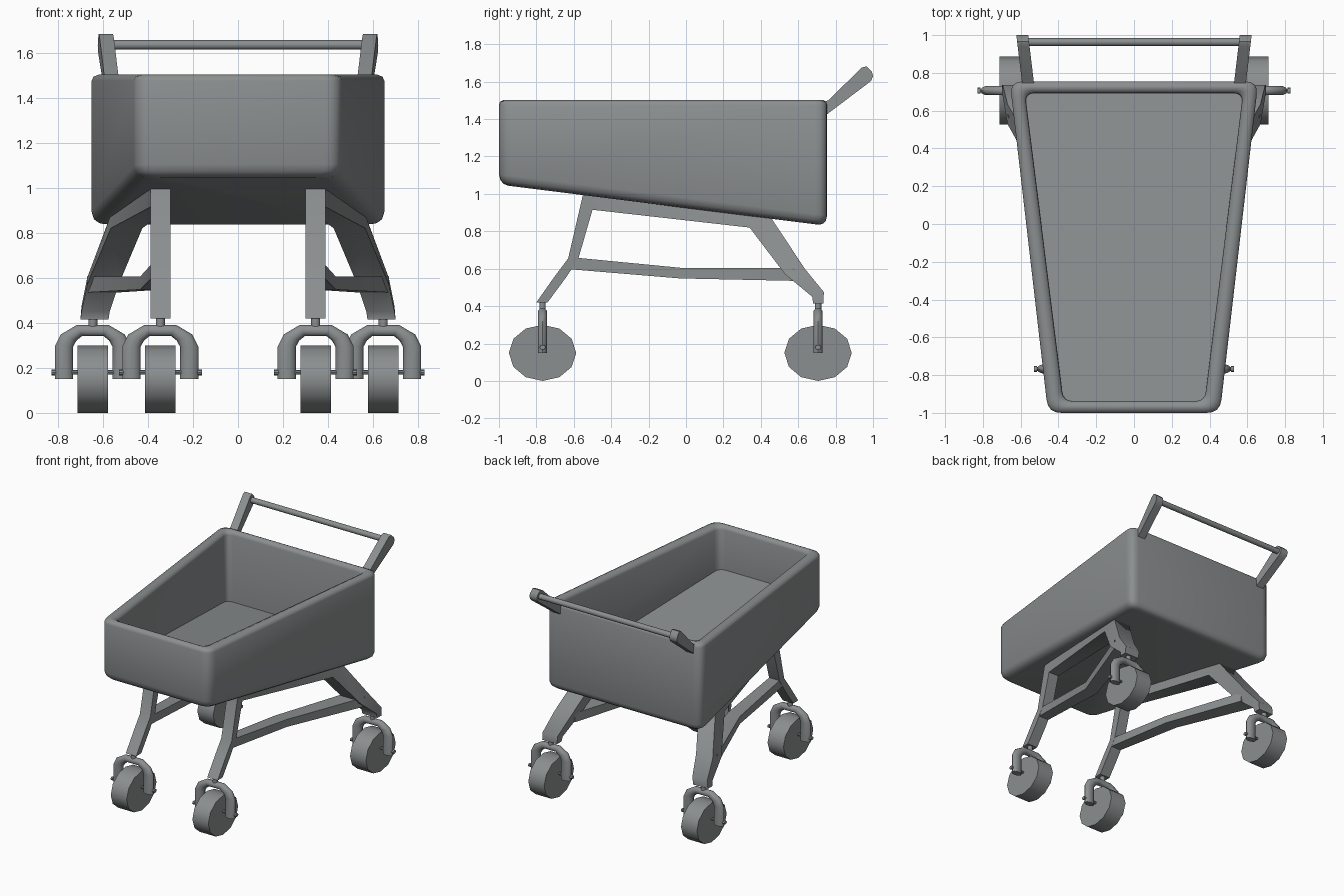
import bpy, bmesh, math
from mathutils import Vector

if "Cube" in bpy.data.objects:
    bpy.data.objects.remove(bpy.data.objects["Cube"])

grey = bpy.data.materials.new("mid grey")
grey.diffuse_color = (0.26, 0.275, 0.28, 1)
grey.use_nodes = True
grey.node_tree.nodes["Principled BSDF"].inputs["Base Color"].default_value = grey.diffuse_color


def loft(name, rings, angle=40):
    """Skin a stack of closed rings, cap both ends and make an object."""
    bm = bmesh.new()
    vs = [[bm.verts.new(p) for p in ring] for ring in rings]
    n = len(vs[0])
    for a, b in zip(vs, vs[1:]):
        for i in range(n):
            j = (i + 1) % n
            bm.faces.new((a[i], a[j], b[j], b[i]))
    bm.faces.new(vs[0][::-1])
    bm.faces.new(vs[-1])
    bmesh.ops.recalc_face_normals(bm, faces=bm.faces)
    me = bpy.data.meshes.new(name)
    bm.to_mesh(me)
    bm.free()
    me.materials.append(grey)
    ob = bpy.data.objects.new(name, me)
    bpy.context.collection.objects.link(ob)
    bpy.ops.object.select_all(action='DESELECT')
    ob.select_set(True)
    bpy.context.view_layer.objects.active = ob
    bpy.ops.object.shade_smooth_by_angle(angle=math.radians(angle))
    return ob


def circle(n, ra, rb):
    return [(ra * math.cos(2 * math.pi * i / n), rb * math.sin(2 * math.pi * i / n)) for i in range(n)]


def x_rod(name, x0, x1, y, z, ry, rz, n):
    return loft(name, [[(x, y + a, z + b) for a, b in circle(n, ry, rz)] for x in (x0, x1)])


# Basket: rounded trapezoid loops, from outer bottom over the rim to inner floor
def basket_loop(inset, z=None, lift=0.0):
    r = max(0.07 - 0.3 * inset, 0.035)
    f, b = 0.455 - inset * 1.3, 0.658 - inset * 1.3
    y0, y1 = -1 + inset, 0.755 - inset
    corners = [Vector(c) for c in ((-f, y0), (f, y0), (b, y1), (-b, y1))]
    ring = []
    for i, c in enumerate(corners):
        p = c + (corners[i - 1] - c).normalized() * r
        q = c + (corners[(i + 1) % 4] - c).normalized() * r
        for k in range(5):
            t = k / 4
            v = p * (1 - t) ** 2 + c * 2 * t * (1 - t) + q * t * t
            floor = 1.05 - (v.y + 1) * 0.1257
            ring.append((v.x, v.y, floor + lift if z is None else z))
    return ring


loft("basket", [basket_loop(0.05), basket_loop(0.026, lift=0.006), basket_loop(0.008, lift=0.024),
                basket_loop(0, lift=0.055), basket_loop(0, 1.475), basket_loop(0.006, 1.493),
                basket_loop(0.025, 1.503), basket_loop(0.038, 1.503), basket_loop(0.056, 1.493),
                basket_loop(0.062, 1.475), basket_loop(0.063, lift=0.13)], 50)

# Frame stations: upper (y, z), lower (y, z), inner x, outer x
leg_frame = [
    ((-.80, .42), (-.74, .42), .30, .388),
    ((-.705, .555), (-.64, .555), .30, .388),
    ((-.63, .655), (-.575, .655), .30, .388),
    ((-.55, 1.0), (-.50, .915), .30, .388),
    ((.45, .88), (.34, .82), .425, .565),
    ((.635, .60), (.53, .57), .53, .67),
    ((.737, .475), (.675, .45), .57, .695),
    ((.735, .415), (.68, .415), .575, .70)]
brace = [
    ((-.60, .66), (-.62, .597), .30, .385),
    ((-.03, .605), (-.03, .548), .33, .435),
    ((.58, .605), (.58, .535), .53, .67)]
arm_profile = [(.735, 1.41), (.735, 1.49), (.76, 1.5), (.94, 1.675), (.965, 1.682),
               (.993, 1.655), (1.0, 1.63), (.99, 1.605), (.965, 1.585), (.76, 1.43)]


def frame_part(name, stations, s):
    loft(name, [[(s * xi, *u), (s * xo, *u), (s * xo, *l), (s * xi, *l)]
                for u, l, xi, xo in stations], 50)


# Caster: stem, arched fork, wheel, axle and axle caps
def caster(tag, cx, cy):
    loft(tag + "_stem", [[(cx + a, cy + b, z) for a, b in circle(10, .02, .018)] for z in (.37, .43)])
    half = [(.08, .15), (.08, .295), (.067, .335), (.037, .366)]
    path = [Vector((x, z)) for x, z in half] + [Vector((-x, z)) for x, z in half[::-1]]
    rings = []
    for i, p in enumerate(path):
        t = (path[min(i + 1, 7)] - path[max(i - 1, 0)]).normalized()
        if i in (1, 6):
            t = Vector((0, 1 if i == 1 else -1))
        rings.append([(cx + 1.6 * (p.x + t.y * a), cy + b, p.y - t.x * a)
                      for a, b in circle(10, .0255, .0255)])
    loft(tag + "_fork", rings, 50)
    x_rod(tag + "_wheel", cx - .067, cx + .067, cy, .15, .18, .15, 12)
    x_rod(tag + "_axle", cx - .175, cx + .175, cy, .18, .01, .01, 8)
    for s in (-1, 1):
        x_rod(tag + "_axle_cap", cx + s * .168, cx + s * .184, cy, .18, .016, .013, 8)


for s, side in ((-1, "left"), (1, "right")):
    frame_part(side + "_leg_frame", leg_frame, s)
    frame_part(side + "_brace", brace, s)
    # Handle arm leaning outwards
    loft(side + "_handle_arm", [[(s * (x + .12 * (y - .75)), y, z) for y, z in arm_profile]
                                for x in (.53, .593)])
    caster(side + "_front_caster", s * .345, -.767)
    caster(side + "_rear_caster", s * .645, .706)

# Handle bar
x_rod("handle_bar", -.57, .57, .963, 1.635, .021, .021, 12)
